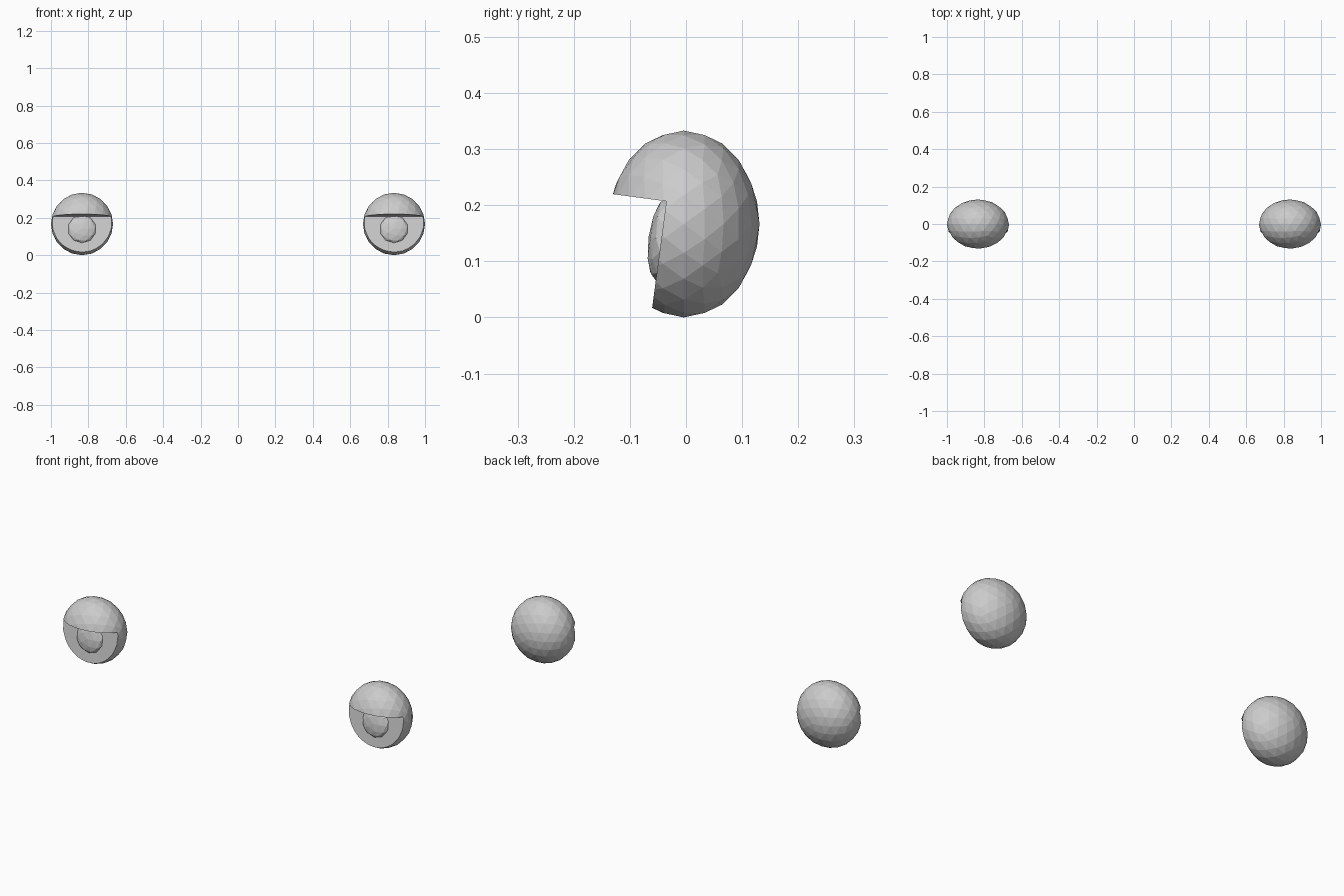
import bpy
import math
from mathutils import Matrix, Vector

if "Cube" in bpy.data.objects:
    bpy.data.objects.remove(bpy.data.objects["Cube"])

TILT = math.radians(-7.6)
CORNER = Vector((0, -0.035, 0.207))   # inner corner of the notch under the lid


def ball(name, loc, radii, subdiv, tilt=0.0):
    """Faceted ellipsoid with its pole along y."""
    bpy.ops.mesh.primitive_ico_sphere_add(subdivisions=subdiv, radius=1)
    ob = bpy.context.object
    ob.name = name
    ob.data.transform(Matrix.Translation(loc)
                      @ Matrix.Rotation(tilt, 4, 'X')
                      @ Matrix.Diagonal((*radii, 1))
                      @ Matrix.Rotation(math.radians(90), 4, 'X'))
    return ob


def notch(x):
    """Tilted box that removes the front below the lid."""
    bpy.ops.mesh.primitive_cube_add(size=0.6)
    ob = bpy.context.object
    ob.name = "notch_cutter"
    ob.data.transform(Matrix.Translation(CORNER + Vector((x, 0, 0)))
                      @ Matrix.Rotation(TILT, 4, 'X')
                      @ Matrix.Translation((0, -0.3, -0.3)))
    ob.hide_render = True
    return ob


for side, x in (("left", -0.834), ("right", 0.834)):
    # eyeball with overhanging lid
    eye = ball(side + "_eye", (x, -0.004, 0.1665), (0.166, 0.135, 0.1665), 3)
    cutter = notch(x)
    mod = eye.modifiers.new("notch", 'BOOLEAN')
    mod.operation = 'DIFFERENCE'
    mod.solver = 'EXACT'
    mod.object = cutter
    bpy.context.view_layer.objects.active = eye
    bpy.ops.object.modifier_apply(modifier=mod.name)
    bpy.data.objects.remove(cutter)

    # shallow domed pupil on the flat face
    ball(side + "_pupil", (x, -0.043, 0.14), (0.077, 0.024, 0.076), 2, TILT)
